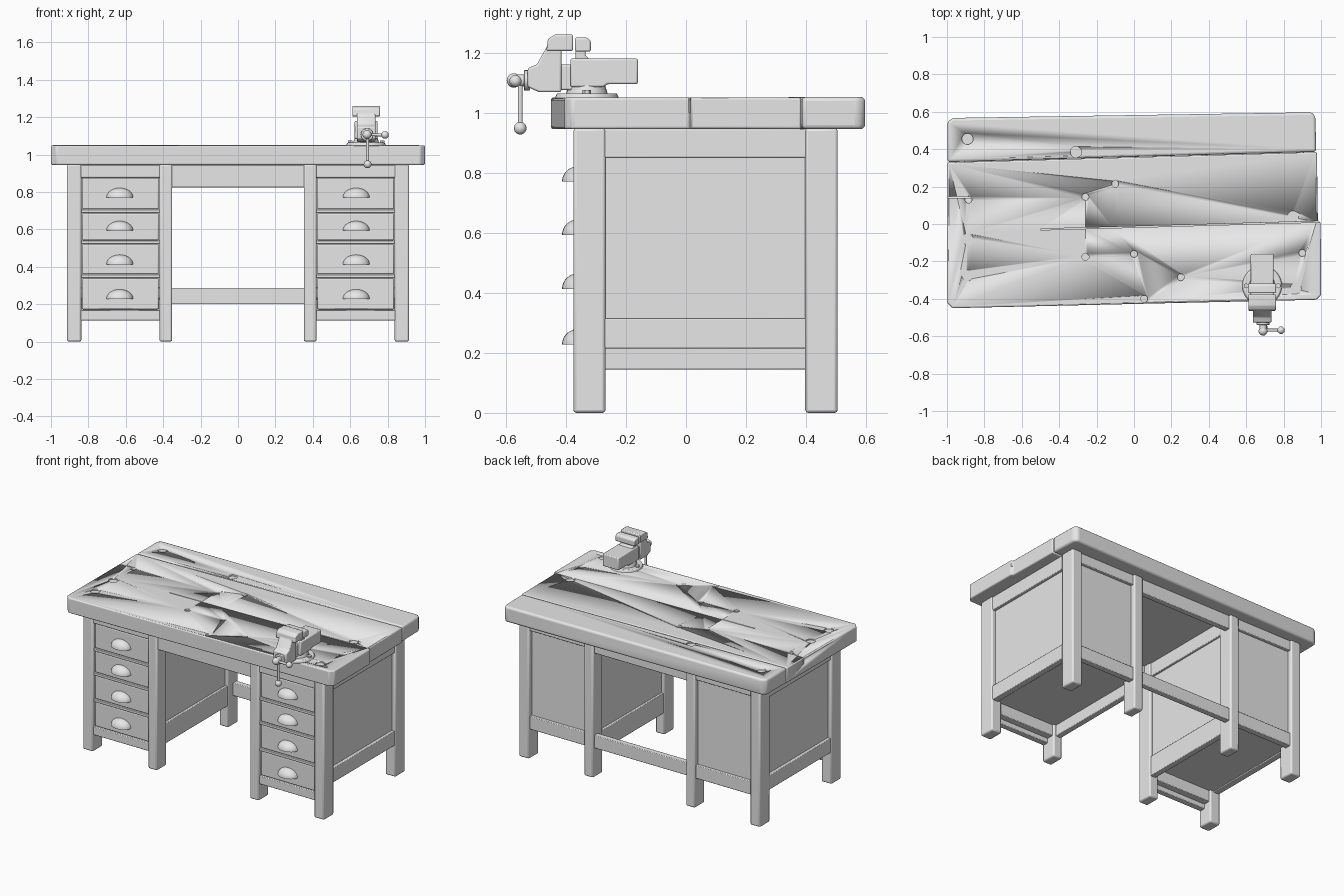
import bpy, bmesh, math
from mathutils import Vector, Matrix

if "Cube" in bpy.data.objects:
    bpy.data.objects.remove(bpy.data.objects["Cube"])

grey = bpy.data.materials.new("worn_grey")
grey.diffuse_color = (0.8, 0.8, 0.8, 1)
grey.use_nodes = True
grey.node_tree.nodes["Principled BSDF"].inputs["Base Color"].default_value = grey.diffuse_color


def finish(name, bm, bevel=0.0, segs=2):
    """Turn a bmesh into a named, bevelled, smooth-by-angle object."""
    bmesh.ops.recalc_face_normals(bm, faces=bm.faces[:])
    me = bpy.data.meshes.new(name)
    bm.to_mesh(me)
    bm.free()
    me.materials.append(grey)
    ob = bpy.data.objects.new(name, me)
    bpy.context.collection.objects.link(ob)
    if bevel:
        m = ob.modifiers.new("bevel", 'BEVEL')
        m.width, m.segments = bevel, segs
        m.limit_method, m.angle_limit = 'ANGLE', math.radians(25)
    bpy.ops.object.select_all(action='DESELECT')
    ob.select_set(True)
    bpy.context.view_layer.objects.active = ob
    bpy.ops.object.shade_smooth_by_angle(angle=math.radians(40))
    return ob


def box(name, x, y, z, bevel=0.004, turn=0.0):
    bm = bmesh.new()
    bmesh.ops.create_cube(bm, size=1)
    mid = Vector([(a[0] + a[1]) / 2 for a in (x, y, z)])
    size = [abs(a[1] - a[0]) for a in (x, y, z)]
    bm.transform(Matrix.Translation(mid) @ Matrix.Rotation(turn, 4, 'Z') @ Matrix.Diagonal((*size, 1)))
    return finish(name, bm, bevel)


def prism(name, pts, vec, bevel=0.0, segs=2):
    """Extrude a closed 3D outline along a vector."""
    bm = bmesh.new()
    f = bm.faces.new([bm.verts.new(p) for p in pts])
    r = bmesh.ops.extrude_face_region(bm, geom=[f])
    bmesh.ops.translate(bm, vec=vec, verts=[g for g in r["geom"] if isinstance(g, bmesh.types.BMVert)])
    return finish(name, bm, bevel, segs)


def rod(name, a, b, r, r2=None, bevel=0.0, n=20):
    a, b = Vector(a), Vector(b)
    bm = bmesh.new()
    bmesh.ops.create_cone(bm, cap_ends=True, segments=n, radius1=r, radius2=r2 or r, depth=(b - a).length)
    bm.transform(Matrix.Translation((a + b) / 2) @ (b - a).to_track_quat('Z', 'Y').to_matrix().to_4x4())
    return finish(name, bm, bevel)


def ball(name, c, r):
    bm = bmesh.new()
    bmesh.ops.create_uvsphere(bm, u_segments=20, v_segments=12, radius=r)
    bm.transform(Matrix.Translation(c))
    return finish(name, bm)


def cut(ob, cutters):
    """Carve cutters into an object, then remove them."""
    bpy.context.view_layer.objects.active = ob
    for c in cutters:
        c.hide_render = True
        m = ob.modifiers.new("cut", 'BOOLEAN')
        m.operation, m.solver, m.object = 'DIFFERENCE', 'EXACT', c
    for m in list(ob.modifiers):
        bpy.ops.object.modifier_apply(modifier=m.name)
    for c in cutters:
        bpy.data.objects.remove(c)


def pull(x, z):
    """Cup handle: a quarter of a stretched sphere."""
    bm = bmesh.new()
    bmesh.ops.create_uvsphere(bm, u_segments=24, v_segments=16, radius=1)
    for n in ((0, 0, -1), (0, 1, 0)):
        r = bmesh.ops.bisect_plane(bm, geom=bm.verts[:] + bm.edges[:] + bm.faces[:], dist=1e-5,
                                   plane_co=(0, 0, 0), plane_no=n, clear_outer=True)
        bmesh.ops.holes_fill(bm, edges=[e for e in bm.edges if e.is_boundary])
    bm.transform(Matrix.Translation((x, -0.357, z)) @ Matrix.Diagonal((0.072, 0.056, 0.052, 1)))
    finish("drawer_pull", bm)


# Table top: wide front board and narrow back board, with skewed outlines
Z0, Z1 = 0.945, 1.05
front = [(-1, -0.42), (-0.97, -0.45), (0.975, -0.405), (1, -0.38), (0.998, 0.011),
         (0.983, 0.016), (0.978, 0.384), (-0.997, 0.329)]
back = [(-0.997, 0.331), (0.974, 0.386), (0.97, 0.575), (0.95, 0.597), (-0.97, 0.567), (-0.997, 0.545)]
top_front = prism("top_front_board", [(x, y, Z0) for x, y in front], (0, 0, Z1 - Z0), 0.016, 3)
top_back = prism("top_back_board", [(x, y, Z0) for x, y in back], (0, 0, Z1 - Z0 + 0.002), 0.014, 3)

# Dowel holes, knots and cracks
big = [(-0.89, -0.08), (-0.89, -0.275), (0.85, 0.04), (0.865, -0.345)]
small = [(-0.26, 0.145), (-0.1, 0.215), (-0.26, -0.175), (0, -0.16), (0.25, -0.285),
         (0.645, 0.015), (0.9, -0.155), (0.055, -0.4), (-0.885, 0.13)]
holes = [rod("hole_cutter", (x, y, 1.042), (x, y, 1.08), 0.03) for x, y in big]
holes += [rod("knot_cutter", (x, y, 1.038), (x, y, 1.08), 0.019, n=10) for x, y in small if x != 0.645]
holes.append(box("seam_cutter", (-0.5, 1.02), (-0.011, -0.005), (1.0, 1.1), 0, math.radians(1.6)))
holes.append(box("split_cutter", (-1.02, -0.87), (0.14, 0.148), (1.01, 1.1), 0))
cut(top_front, holes)
cut(top_back, [rod("hole_cutter", (-0.89, 0.455, 1.042), (-0.89, 0.455, 1.08), 0.03),
               rod("hole_cutter", (-0.31, 0.385, 1.042), (-0.31, 0.385, 1.08), 0.03)])

# Two mirrored pedestals
FY, BY = (-0.375, -0.268), (0.397, 0.505)
for s in (-1, 1):
    def part(name, x, y, z, bevel=0.004):
        return box(name, sorted((s * x[0], s * x[1])), y, z, bevel)

    for lx in ((0.838, 0.915), (0.352, 0.42)):
        part("front_leg", lx, FY, (0, Z0 + 0.003), 0.01)
        part("back_leg", lx, BY, (0, Z0 + 0.003), 0.01)
    # side walls with framing rails
    part("outer_panel", (0.87, 0.888), (-0.29, 0.42), (0.22, Z0))
    part("outer_top_rail", (0.865, 0.908), (-0.28, 0.41), (0.85, Z0))
    part("outer_bottom_rail", (0.865, 0.908), (-0.28, 0.41), (0.215, 0.315))
    part("inner_panel", (0.375, 0.395), (-0.29, 0.42), (0.16, Z0))
    part("inner_top_rail", (0.36, 0.4), (-0.28, 0.41), (0.85, Z0))
    part("inner_bottom_rail", (0.36, 0.4), (-0.28, 0.41), (0.145, 0.285))
    # back wall and floor
    part("back_panel", (0.39, 0.87), (0.455, 0.472), (0.21, Z0))
    part("back_top_rail", (0.41, 0.85), (0.45, 0.493), (0.875, Z0))
    part("back_bottom_rail", (0.41, 0.85), (0.45, 0.493), (0.2, 0.29))
    part("pedestal_floor", (0.385, 0.88), (-0.34, 0.46), (0.222, 0.236), 0)
    # drawer frame
    part("front_top_rail", (0.41, 0.85), (-0.366, -0.32), (0.878, Z0))
    part("front_bottom_rail", (0.41, 0.85), (-0.366, -0.325), (0.113, 0.17))
    part("front_ledge", (0.41, 0.85), (-0.33, -0.28), (0.145, 0.225))
    for z in (0.35, 0.531, 0.697):
        part("drawer_divider", (0.41, 0.85), (-0.365, -0.31), (z - 0.009, z + 0.009), 0.003)
    # drawers with cup pulls
    for z0, z1, hz in ((0.173, 0.339, 0.228), (0.361, 0.52, 0.413), (0.542, 0.686, 0.593), (0.708, 0.875, 0.77)):
        part("drawer_front", (0.424, 0.834), (-0.359, -0.3), (z0, z1), 0.006)
        pull(s * 0.632, hz)

# Knee hole cross members
box("front_apron", (-0.36, 0.36), (-0.362, -0.32), (0.825, Z0))
box("back_apron", (-0.36, 0.36), (0.45, 0.49), (0.85, Z0))
box("back_stretcher", (-0.36, 0.36), (0.45, 0.49), (0.2, 0.288))

# Bench vise
VX = 0.685


def slab(name, pts, width, bevel=0.006):
    return prism(name, [(VX - width / 2, y, z) for y, z in pts], (width, 0, 0), bevel)


rod("vise_base", (VX, -0.33, 1.045), (VX, -0.33, 1.064), 0.108, 0.1, 0.004, 32)
rod("vise_swivel", (VX, -0.33, 1.06), (VX, -0.33, 1.1), 0.07, 0.058, 0.004, 28)
for sx in (-1, 1):
    rod("vise_bolt", (VX + sx * 0.086, -0.33, 1.06), (VX + sx * 0.086, -0.33, 1.076), 0.014, n=6)
slab("vise_body", [(-0.385, 1.085), (-0.275, 1.085), (-0.26, 1.095), (-0.16, 1.095), (-0.16, 1.18), (-0.385, 1.18)], 0.122)
slab("fixed_jaw_neck", [(-0.368, 1.16), (-0.3, 1.16), (-0.335, 1.19), (-0.335, 1.22), (-0.368, 1.22)], 0.1)
slab("fixed_jaw", [(-0.37, 1.203), (-0.317, 1.203), (-0.317, 1.24), (-0.33, 1.25), (-0.37, 1.25)], 0.148)
slab("slide_bar", [(-0.45, 1.075), (-0.36, 1.075), (-0.36, 1.16), (-0.45, 1.16)], 0.08)
slab("moving_jaw_body", [(-0.527, 1.085), (-0.49, 1.068), (-0.415, 1.068), (-0.415, 1.23), (-0.455, 1.235),
                         (-0.497, 1.16), (-0.527, 1.148)], 0.1)
slab("moving_jaw", [(-0.465, 1.205), (-0.376, 1.205), (-0.376, 1.26), (-0.437, 1.26), (-0.46, 1.245)], 0.148)

# Screw head and handles
SX = 0.69
rod("screw_collar", (SX, -0.54, 1.107), (SX, -0.52, 1.107), 0.034, bevel=0.003)
rod("screw", (SX, -0.575, 1.107), (SX, -0.53, 1.107), 0.02)
ball("screw_head", (SX, -0.573, 1.107), 0.024)
rod("drop_handle", (SX + 0.003, -0.552, 1.1), (SX + 0.003, -0.552, 0.95), 0.008)
ball("drop_handle_knob", (SX + 0.003, -0.552, 0.948), 0.021)
rod("side_handle", (SX, -0.568, 1.107), (0.785, -0.568, 1.105), 0.008)
ball("side_handle_knob", (0.786, -0.568, 1.105), 0.02)
